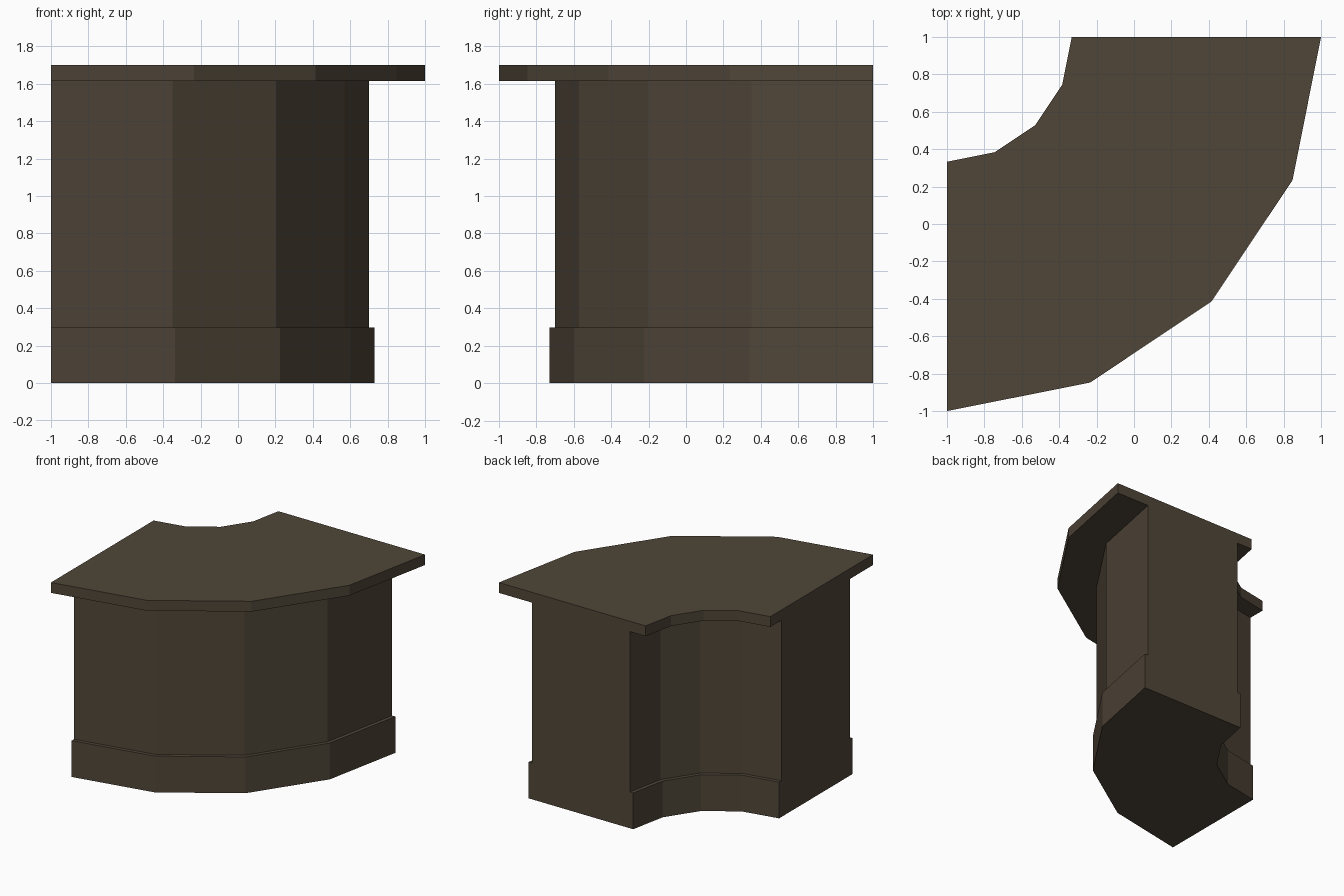
import bpy, bmesh, math

if "Cube" in bpy.data.objects:
    bpy.data.objects.remove(bpy.data.objects["Cube"])

# Curved corner counter: three stacked quarter rings around one back-left corner
CENTRE = (-1.0, 1.0)
SIDES = 4

wood = bpy.data.materials.new("dark_brown_wood")
wood.diffuse_color = (0.080, 0.061, 0.040, 1.0)
wood.use_nodes = True
wood.node_tree.nodes["Principled BSDF"].inputs["Base Color"].default_value = wood.diffuse_color


def quarter_ring(name, r_in, r_out, z0, z1):
    """Extrude a faceted quarter ring sweeping from the +x to the -y direction."""
    angles = [-math.pi / 2 * i / SIDES for i in range(SIDES + 1)]
    outline = [(r_out, a) for a in angles] + [(r_in, a) for a in reversed(angles)]
    bm = bmesh.new()
    verts = [bm.verts.new((CENTRE[0] + r * math.cos(a),
                           CENTRE[1] + r * math.sin(a), z0)) for r, a in outline]
    face = bm.faces.new(verts)
    top = bmesh.ops.extrude_face_region(bm, geom=[face])["geom"]
    bmesh.ops.translate(bm, vec=(0, 0, z1 - z0),
                        verts=[g for g in top if isinstance(g, bmesh.types.BMVert)])
    bmesh.ops.recalc_face_normals(bm, faces=bm.faces)
    mesh = bpy.data.meshes.new(name)
    bm.to_mesh(mesh)
    bm.free()
    mesh.materials.append(wood)
    obj = bpy.data.objects.new(name, mesh)
    bpy.context.collection.objects.link(obj)
    return obj


quarter_ring("plinth", 0.78, 1.73, 0.0, 0.298)
quarter_ring("counter_body", 0.81, 1.70, 0.298, 1.615)
quarter_ring("counter_top", 0.667, 2.0, 1.615, 1.70)
